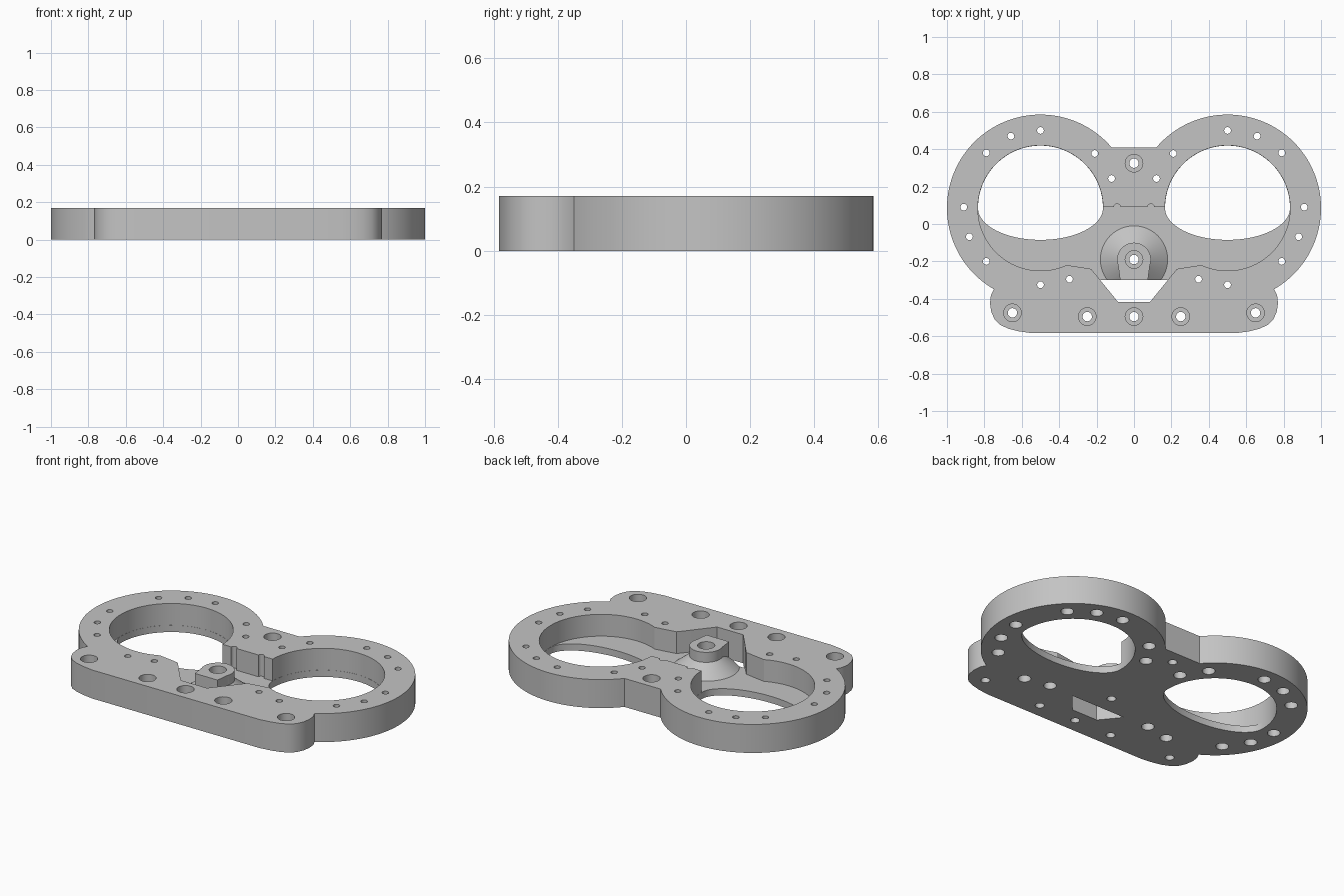
import bpy, bmesh
from math import sin, cos, pi, radians

cube = bpy.data.objects.get("Cube")
if cube:
    bpy.data.objects.remove(cube, do_unlink=True)

TOP, FLOOR = 0.17, 0.04
LOW, HIGH = -0.1, 0.3          # extents of cutters that pass right through
RING_X, RING_Y = 0.5, 0.085    # centre of each round opening

grey = bpy.data.materials.new("plain_grey")
grey.use_nodes = True
grey.diffuse_color = (0.55, 0.55, 0.55, 1)
grey.node_tree.nodes["Principled BSDF"].inputs["Base Color"].default_value = (0.55, 0.55, 0.55, 1)


def arc(cx, cy, rx, a0, a1, n, ry=None):
    """Points along a circular or elliptical arc, angles in degrees."""
    ry = rx if ry is None else ry
    angles = [radians(a0 + (a1 - a0) * i / n) for i in range(n + 1)]
    return [(cx + rx * cos(a), cy + ry * sin(a)) for a in angles]


def mirrored(half):
    """Close a right-hand outline with its mirror image."""
    return half + [(-x, y) for x, y in reversed(half)]


def finish(bm, name):
    bmesh.ops.recalc_face_normals(bm, faces=bm.faces)
    mesh = bpy.data.meshes.new(name)
    bm.to_mesh(mesh)
    bm.free()
    mesh.materials.append(grey)
    obj = bpy.data.objects.new(name, mesh)
    bpy.context.collection.objects.link(obj)
    return obj


def prism(name, outlines, z0, z1):
    bm = bmesh.new()
    for pts in outlines:
        rings = [[bm.verts.new((x, y, z)) for x, y in pts] for z in (z0, z1)]
        skin(bm, rings)
    return finish(bm, name)


def lathe(name, centres, profile, n):
    """Capped solids of revolution at every centre, profile as (radius, z)."""
    bm = bmesh.new()
    for cx, cy in centres:
        rings = [[bm.verts.new((cx + r * cos(2 * pi * i / n), cy + r * sin(2 * pi * i / n), z))
                  for i in range(n)] for r, z in profile]
        skin(bm, rings)
    return finish(bm, name)


def skin(bm, rings):
    n = len(rings[0])
    for a, b in zip(rings, rings[1:]):
        for i in range(n):
            j = (i + 1) % n
            bm.faces.new((a[i], a[j], b[j], b[i]))
    bm.faces.new(rings[0][::-1])
    bm.faces.new(rings[-1])


def combine(target, tool, operation):
    mod = target.modifiers.new(tool.name, 'BOOLEAN')
    mod.operation, mod.solver, mod.object = operation, 'EXACT', tool
    bpy.context.view_layer.objects.active = target
    bpy.ops.object.modifier_apply(modifier=mod.name)
    bpy.data.objects.remove(tool, do_unlink=True)


# Plate: two big rounds, a bridge and a rounded front foot
lobe = [(0.765, -0.38), (0.77, -0.425), (0.763, -0.47), (0.745, -0.51),
        (0.715, -0.54), (0.67, -0.56), (0.62, -0.573), (0.55, -0.583)]
plate = prism("mounting_plate",
              [mirrored(arc(RING_X, RING_Y, 0.5, 139.5, -60.2, 72) + lobe)], 0, TOP)

# Recess shared by both rounds, with two small grooves in its back wall
recess = (arc(0.09, 0.09, 0.018, 180, 0, 8)
          + arc(RING_X, RING_Y, 0.335, 179, -114.7, 80)
          + [(0.23, -0.24), (0.085, -0.415)])
combine(plate, prism("recess_cutter", [mirrored(recess)], FLOOR, HIGH), 'DIFFERENCE')

# Openings through the recess floor: round at the back, flatter in front
openings = [arc(s * RING_X, RING_Y, 0.334, 0, 180, 48)
            + arc(s * RING_X, RING_Y, 0.334, 180, 360, 48, 0.17)[1:-1] for s in (-1, 1)]
combine(plate, prism("opening_cutter", openings, LOW, HIGH / 4), 'DIFFERENCE')

# Central boss: cone with a horseshoe collar
cone = lathe("boss_cone", [(0, -0.19)],
             [(0.18, FLOOR / 2), (0.18, FLOOR), (0.08, 0.118)], 64)
combine(plate, cone, 'UNION')
collar = arc(0, -0.19, 0.09, -20, 200, 40) + [(-0.072, -0.32), (0.072, -0.32)]
combine(plate, prism("boss_collar", [collar], FLOOR / 2, TOP), 'UNION')

# Tapered slot in front of the boss
slot = mirrored([(0.181, -0.3), (0.086, -0.416)])
combine(plate, prism("slot_cutter", [slot], LOW, HIGH), 'DIFFERENCE')

# Small screw holes, widened from below
small = [(0.5, 0.5), (0.658, 0.47), (0.79, 0.38), (0.91, 0.09), (0.88, -0.068),
         (0.79, -0.2), (0.5, -0.325), (0.345, -0.295), (0.21, 0.377), (0.12, 0.243)]
small += [(-x, y) for x, y in small]
combine(plate, lathe("small_hole_cutter", small,
                     [(0.035, LOW), (0.035, 0.06), (0.018, 0.06), (0.018, HIGH)], 20), 'DIFFERENCE')

# Larger screw holes, counterbored from above
large = [(0, 0.325), (0, -0.19), (0, -0.495)]
large += [(s * x, y) for s in (-1, 1) for x, y in ((0.25, -0.495), (0.65, -0.475))]
combine(plate, lathe("large_hole_cutter", large,
                     [(0.025, LOW), (0.025, 0.11), (0.047, 0.11), (0.047, HIGH)], 28), 'DIFFERENCE')

bpy.ops.object.select_all(action='DESELECT')
plate.select_set(True)
bpy.context.view_layer.objects.active = plate
bpy.ops.object.shade_smooth_by_angle(angle=radians(30))
